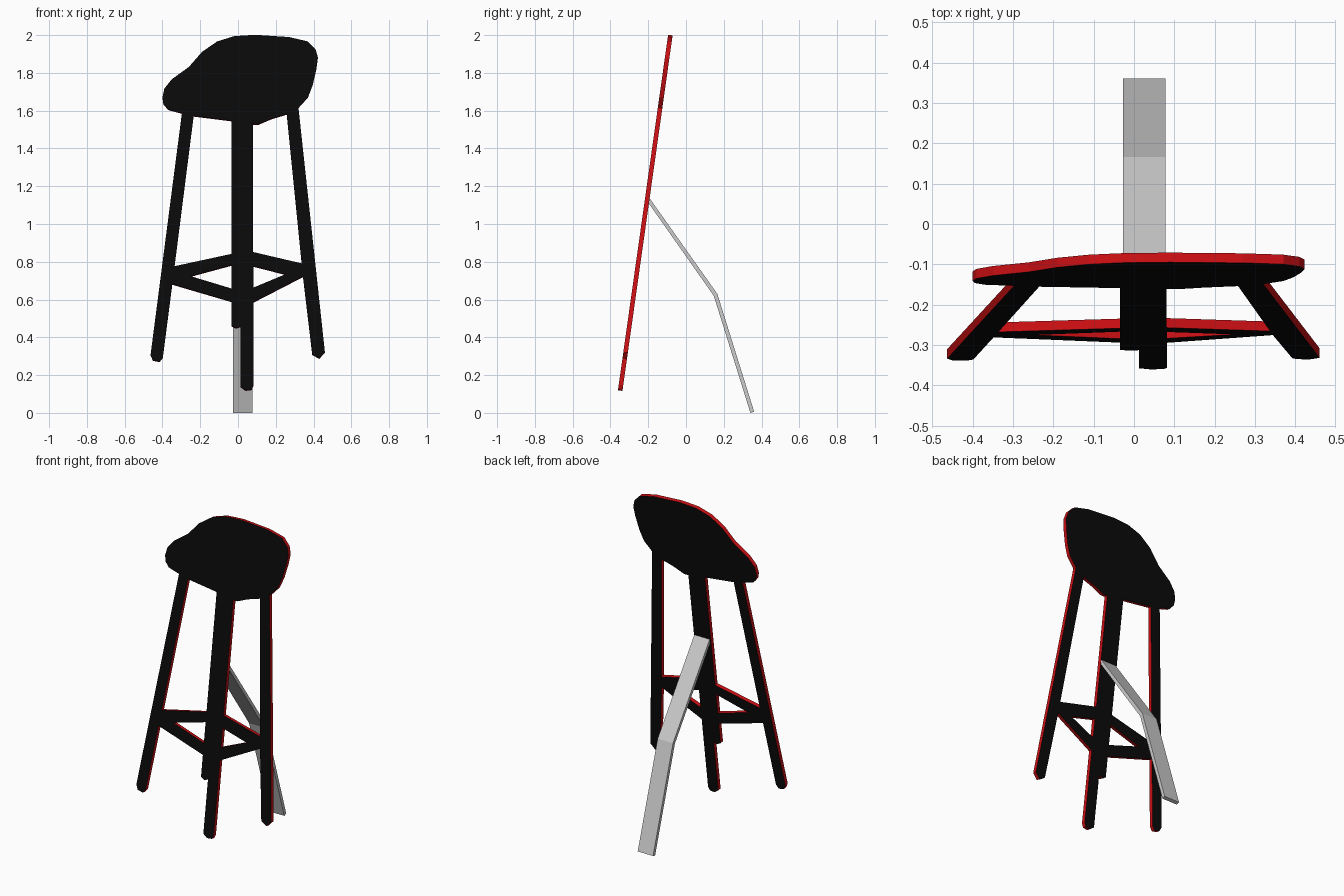
import bpy, bmesh, math
from mathutils import Matrix, Vector

if "Cube" in bpy.data.objects:
    bpy.data.objects.remove(bpy.data.objects["Cube"])

LEAN = math.radians(8.03)      # the board leans back
HALF = 0.012                   # half the board thickness


def material(name, color):
    m = bpy.data.materials.new(name)
    m.diffuse_color = color
    m.use_nodes = True
    m.node_tree.nodes["Principled BSDF"].inputs["Base Color"].default_value = m.diffuse_color
    return m


def cutout(name, loops, half):
    """Flat board from an outline followed by its window loops."""
    cu = bpy.data.curves.new(name, 'CURVE')
    cu.dimensions = '2D'
    cu.fill_mode = 'BOTH'
    cu.extrude = half
    for pts in loops:
        sp = cu.splines.new('POLY')
        sp.points.add(len(pts) - 1)
        for p, (x, z) in zip(sp.points, pts):
            p.co = (x, z / math.cos(LEAN), 0, 1)
        sp.use_cyclic_u = True
    ob = bpy.data.objects.new(name, cu)
    bpy.context.collection.objects.link(ob)
    bpy.ops.object.select_all(action='DESELECT')
    ob.select_set(True)
    bpy.context.view_layer.objects.active = ob
    bpy.ops.object.convert(target='MESH')
    return bpy.context.view_layer.objects.active


# Silhouette in the front view: seat, right leg, front leg, back leg, left leg
outline = [
    (-.40, 1.67), (-.39, 1.715), (-.35, 1.765), (-.26, 1.83), (-.19, 1.91),
    (-.11, 1.965), (-.02, 1.993), (.09, 2.0), (.27, 1.988), (.37, 1.965),
    (.41, 1.925), (.423, 1.88), (.415, 1.82), (.395, 1.735), (.37, 1.67),
    (.32, 1.615),
    (.46, .32), (.43, .287), (.393, .308), (.344, .72),
    (.082, .585), (.082, .145), (.072, .122), (.04, .118), (.013, .137),
    (.013, .455), (-.01, .447), (-.035, .46),
    (-.035, .588), (-.348, .68), (-.398, .292), (-.415, .27), (-.45, .277),
    (-.463, .305), (-.297, 1.585), (-.37, 1.605), (-.395, 1.635)]

# Windows: beside the middle leg, and between the footrest rails
windows = [
    [(-.235, 1.57), (-.035, 1.545), (-.035, .84), (-.336, .775)],
    [(.08, 1.527), (.11, 1.527), (.175, 1.555), (.258, 1.58), (.337, .79), (.08, .85)],
    [(-.035, .78), (-.035, .657), (-.25, .722)],
    [(.082, .775), (.25, .732), (.082, .662)]]

board = cutout("stool_cutout_board", [outline] + windows, HALF)
board.data.materials.clear()
board.data.materials.append(material("black_face", (0.003, 0.003, 0.003, 1)))
board.data.materials.append(material("red_edge", (0.62, 0.005, 0.007, 1)))

# Weld, paint the cut edges red, then stand the board up at its lean
bm = bmesh.new()
bm.from_mesh(board.data)
bmesh.ops.remove_doubles(bm, verts=bm.verts, dist=1e-5)
bmesh.ops.recalc_face_normals(bm, faces=bm.faces)
for f in bm.faces:
    f.smooth = False
    f.material_index = 0 if abs(f.normal.z) > 0.5 else 1
bm.transform(Matrix.Translation((0, -.365, 0)) @
             Matrix.Rotation(math.pi / 2 - LEAN, 4, 'X'))
bm.to_mesh(board.data)
bm.free()

# Bent support strip behind the board: side profile (y, z) extruded along x
profile = [(-.20, 1.113), (.147, .62), (.341, .0), (.361, .006),
           (.166, .63), (-.194, 1.138)]
bm = bmesh.new()
rows = [[bm.verts.new((x, y, z)) for y, z in profile] for x in (-.027, .078)]
n = len(profile)
for r in rows:
    bm.faces.new((r[0], r[1], r[4], r[5]))
    bm.faces.new((r[1], r[2], r[3], r[4]))
for i in range(n):
    j = (i + 1) % n
    bm.faces.new((rows[0][i], rows[0][j], rows[1][j], rows[1][i]))
bmesh.ops.recalc_face_normals(bm, faces=bm.faces)
mesh = bpy.data.meshes.new("support_strip")
bm.to_mesh(mesh)
bm.free()
bpy.context.collection.objects.link(bpy.data.objects.new("support_strip", mesh))
